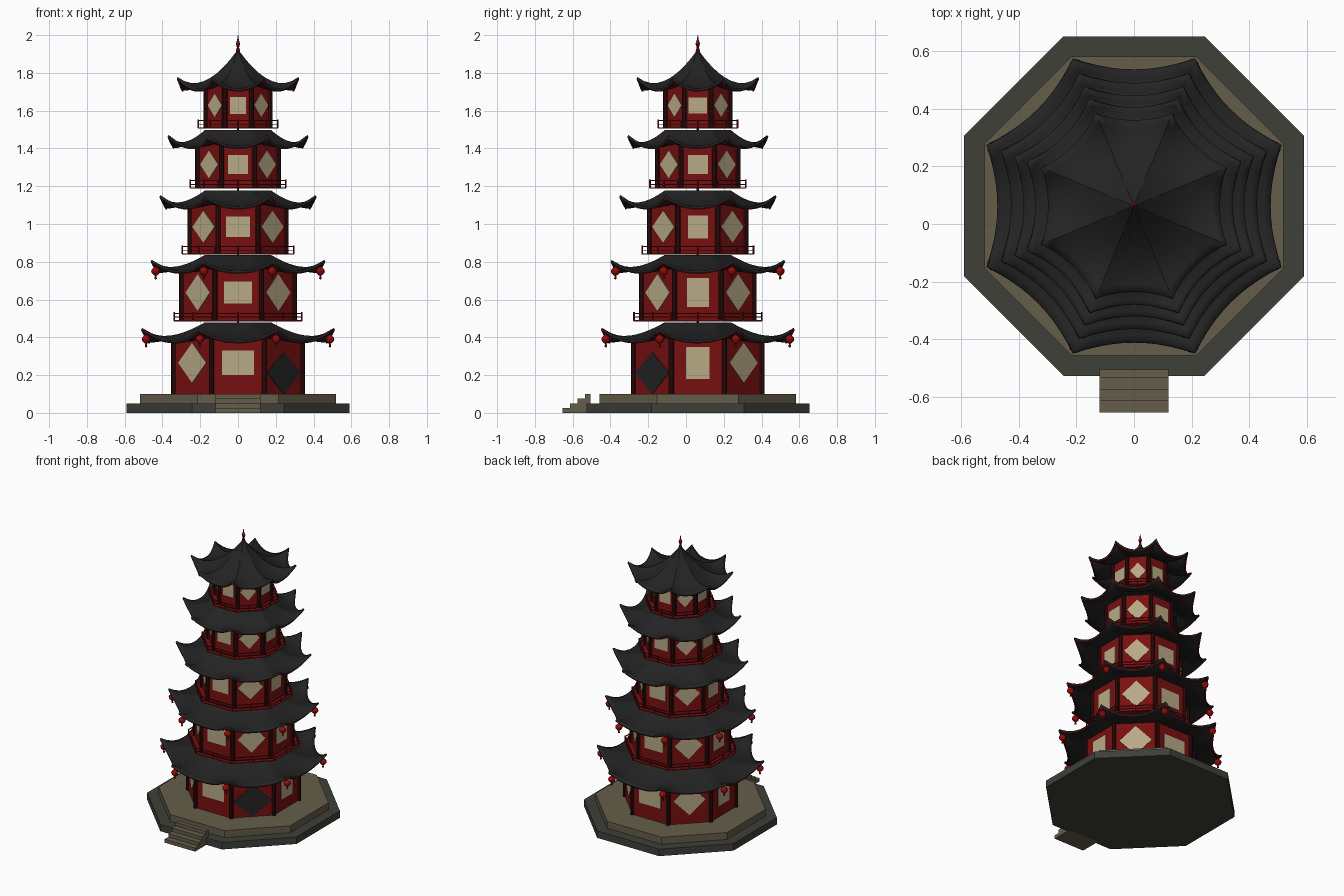
import bpy, bmesh, math
from mathutils import Vector

if "Cube" in bpy.data.objects:
    bpy.data.objects.remove(bpy.data.objects["Cube"])

CY = 0.0625                       # tower axis in y
STEP = math.pi / 4
HALF = STEP / 2
COS = math.cos(HALF)


def material(name, *rgb):
    m = bpy.data.materials.new(name)
    m.use_nodes = True
    m.diffuse_color = (*rgb, 1)
    m.node_tree.nodes["Principled BSDF"].inputs["Base Color"].default_value = (*rgb, 1)
    return m


RED = material("wall red", 0.19, 0.005, 0.005)
DARK_RED = material("column dark red", 0.035, 0.004, 0.004)
LANTERN = material("lantern red", 0.3, 0.003, 0.003)
TILE = material("roof charcoal", 0.017, 0.017, 0.018)
CREAM = material("window cream", 0.48, 0.4, 0.24)
STONE = material("pale stone", 0.13, 0.11, 0.07)
DARK_STONE = material("dark stone", 0.05, 0.05, 0.04)


def finish(bm, name, mat, smooth=False, thickness=0):
    if not thickness:
        bmesh.ops.recalc_face_normals(bm, faces=bm.faces)
    me = bpy.data.meshes.new(name)
    bm.to_mesh(me)
    bm.free()
    me.materials.append(mat)
    ob = bpy.data.objects.new(name, me)
    bpy.context.collection.objects.link(ob)
    if smooth:
        bpy.ops.object.select_all(action='DESELECT')
        ob.select_set(True)
        bpy.context.view_layer.objects.active = ob
        bpy.ops.object.shade_smooth_by_angle(angle=math.radians(32))
    if thickness:
        mod = ob.modifiers.new("thickness", 'SOLIDIFY')
        mod.thickness = thickness
        mod.offset = -1
    return ob


def polar(r, a, z):
    return Vector((r * math.cos(a), CY + r * math.sin(a), z))


def corners(r, z):
    return [polar(r, HALF + k * STEP, z) for k in range(8)]


def lathe(bm, profile, n=8, x=0, y=CY, phase=HALF):
    # stack of rings, closed at both ends
    rings = []
    for r, z in profile:
        rings.append([bm.verts.new((x + r * math.cos(phase + i * math.tau / n),
                                    y + r * math.sin(phase + i * math.tau / n), z))
                      for i in range(n)])
    for a, b in zip(rings, rings[1:]):
        for i in range(n):
            j = (i + 1) % n
            bm.faces.new((a[i], a[j], b[j], b[i]))
    bm.faces.new(rings[0][::-1])
    bm.faces.new(rings[-1])


def octagon(name, apothem, z0, z1, mat):
    bm = bmesh.new()
    lathe(bm, [(apothem / COS, z0), (apothem / COS, z1)])
    return finish(bm, name, mat)


def extrude(bm, pts, offset):
    # solid from a flat outline
    a = [bm.verts.new(p) for p in pts]
    b = [bm.verts.new(p + offset) for p in pts]
    n = len(pts)
    bm.faces.new(a)
    bm.faces.new(b[::-1])
    for i in range(n):
        j = (i + 1) % n
        bm.faces.new((a[i], b[i], b[j], a[j]))


def beam(bm, p, q, w):
    d = (q - p).normalized()
    u = d.orthogonal() if abs(d.z) > 0.9 else d.cross(Vector((0, 0, 1)))
    u = u.normalized() * w
    v = d.cross(u).normalized() * w
    extrude(bm, [p + u + v, p - u + v, p - u - v, p + u - v], q - p)


def plate(bm, angle, apothem, z, hw, hh, diamond):
    out = Vector((math.cos(angle), math.sin(angle), 0))
    side = Vector((-out.y, out.x, 0)) * hw
    up = Vector((0, 0, hh))
    c = Vector((0, CY, z)) + out * (apothem - 0.002)
    if diamond:
        pts = [c + side, c + up, c - side, c - up]
    else:
        pts = [c + side - up, c + side + up, c - side + up, c - side - up]
    extrude(bm, pts, out * 0.006)


def roof(name, mat, r0, r1, top, eave, tip, power, s0=0.0, s1=1.0, dz=0.0,
         thickness=0.012, rows=9, cols=10):
    # eight concave faces whose corners flare outwards and upwards
    bm = bmesh.new()
    rings = []
    for row in range(rows + 1):
        s = s0 + (s1 - s0) * row / rows
        r = r0 + (r1 - r0) * s
        ring = []
        for k in range(8):
            for c in range(cols):
                t = 2 * c / cols - 1
                a = k * STEP + math.atan(t * math.tan(HALF))
                chord = r * COS / math.cos(a - k * STEP)
                chord *= 1 - 0.065 * s * s * (1 - t * t)
                z = top - (top - eave) * (1 - (1 - s) ** power)
                z += (tip - eave) * abs(t) ** 2.4 * s ** 4 + dz
                ring.append(bm.verts.new(polar(chord, a, z)))
        rings.append(ring)
    n = 8 * cols
    for a, b in zip(rings, rings[1:]):
        for i in range(n):
            j = (i + 1) % n
            bm.faces.new((a[i], b[i], b[j], a[j]))
    if s0 == 0:
        bm.faces.new(rings[0])
    return finish(bm, name, mat, True, thickness)


# Stone base and stairs
octagon("lower_platform", 0.59, 0, 0.05, DARK_STONE)
octagon("upper_platform", 0.52, 0.05, 0.1, STONE)
bm = bmesh.new()
outline = [Vector((-0.12, -0.505, 0))]
for i in range(4):
    y = -0.655 + 0.04 * i
    outline += [Vector((-0.12, y, 0.025 * i)), Vector((-0.12, y, 0.025 * (i + 1)))]
outline.append(Vector((-0.12, -0.505, 0.1)))
extrude(bm, outline, Vector((0.24, 0, 0)))
finish(bm, "front_stairs", STONE)

# Per storey: wall apothem, floor, wall top, roof (inner radius, tip radius, top,
# eave, tip), window height, front and side window half sizes, diamond half sizes
STOREYS = [
    (0.340, 0.100, 0.395, (0.19, 0.550, 0.479, 0.384, 0.450),
     0.265, (0.085, 0.064), (0.063, 0.085), (0.105, 0.106)),
    (0.298, 0.487, 0.765, (0.19, 0.495, 0.836, 0.752, 0.810),
     0.637, (0.074, 0.058), (0.058, 0.077), (0.091, 0.098)),
    (0.255, 0.841, 1.105, (0.19, 0.444, 1.177, 1.093, 1.153),
     0.985, (0.064, 0.055), (0.053, 0.061), (0.083, 0.085)),
    (0.213, 1.190, 1.425, (0.19, 0.397, 1.497, 1.413, 1.471),
     1.315, (0.053, 0.050), (0.053, 0.050), (0.067, 0.074)),
    (0.170, 1.508, 1.735, (0.004, 0.346, 1.920, 1.717, 1.778),
     1.628, (0.042, 0.045), (0.048, 0.043), (0.052, 0.063)),
]

for n, (ap, z0, z1, shape, wz, front, side, diamond) in enumerate(STOREYS, 1):
    tag = f"storey_{n}_"
    octagon(tag + "walls", ap, z0, z1, RED)

    # Corner columns
    bm = bmesh.new()
    for p in corners(ap / COS, 0):
        lathe(bm, [(0.014, z0), (0.014, z1)], 10, p.x, p.y)
    finish(bm, tag + "columns", DARK_RED, True)

    # Windows, square on the main sides and diamonds between, with one door
    bm = bmesh.new()
    for k in range(8):
        if k % 2:
            if not (n == 1 and k == 7):
                plate(bm, k * STEP, ap, wz, *diamond, True)
        else:
            plate(bm, k * STEP, ap, wz, *(front if k % 4 else side), False)
    finish(bm, tag + "windows", CREAM)
    if n == 1:
        bm = bmesh.new()
        plate(bm, 7 * STEP, ap, 0.212, 0.126, 0.111, True)
        finish(bm, "door", TILE)

    # Balcony floor and railing
    if n > 1:
        octagon(tag + "balcony_floor", ap + 0.042, z0 - 0.002, z0 + 0.004, RED)
        bm = bmesh.new()
        low = corners((ap + 0.04) / COS, z0)
        for k, p in enumerate(low):
            q = low[(k + 1) % 8]
            for post in (p, (p + q) / 2):
                beam(bm, post, post + Vector((0, 0, 0.046)), 0.003)
            for h in (0.02, 0.04):
                up = Vector((0, 0, h))
                beam(bm, p + up, q + up, 0.0025)
        finish(bm, tag + "railing", RED)

    # Curved roof with a thin red trim under the eave
    power = 2.2 if n == 5 else 2.0
    roof(tag + "roof", TILE, *shape, power)
    roof(tag + "eave_trim", RED, *shape, power, 0.96, 0.99, -0.012, 0.004, 1)

    # Hanging lanterns on the two lowest roofs
    if n < 3:
        bm = bmesh.new()
        tip_r, tip_z = shape[1], shape[4]
        z = tip_z - 0.06
        for p in corners(tip_r - 0.023, 0):
            lathe(bm, [(0.002, z - 0.043), (0.007, z - 0.04), (0.004, z - 0.024),
                       (0.01, z - 0.021), (0.021, z - 0.01), (0.024, z),
                       (0.021, z + 0.01), (0.01, z + 0.02), (0.003, z + 0.024),
                       (0.002, tip_z - 0.015)], 10, p.x, p.y)
        finish(bm, tag + "lanterns", LANTERN, True)

# Central post and spire
bm = bmesh.new()
lathe(bm, [(0.006, 0.4), (0.006, 1.9), (0.012, 1.915), (0.006, 1.935),
           (0.012, 1.955), (0.005, 1.975), (0.001, 2.0)], 10)
finish(bm, "spire", RED, True)
